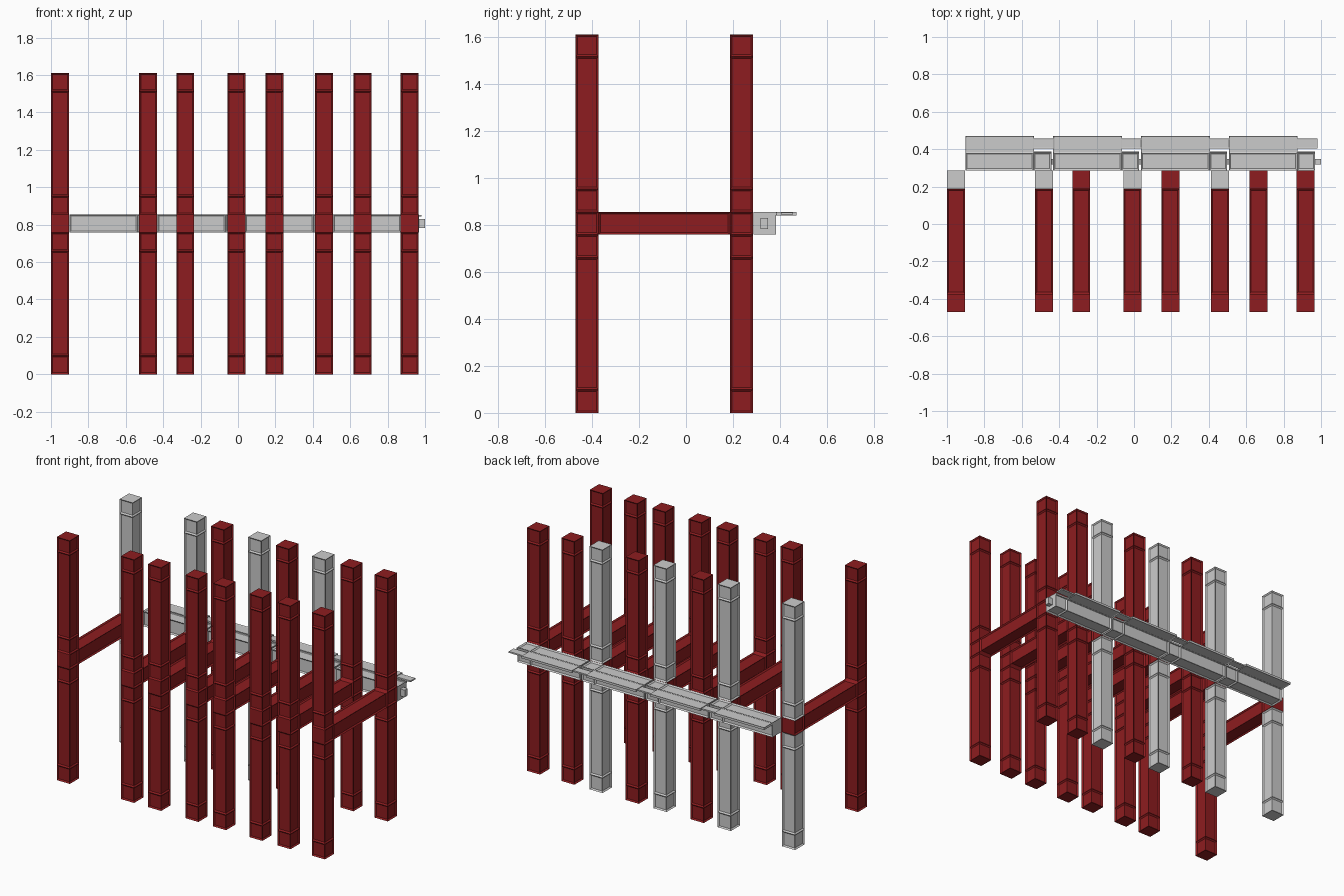
import bpy, bmesh

if "Cube" in bpy.data.objects:
    bpy.data.objects.remove(bpy.data.objects["Cube"])

red = bpy.data.materials.new("red_paint")
red.diffuse_color = (0.27, 0.012, 0.014, 1)
red.use_nodes = True
red.node_tree.nodes["Principled BSDF"].inputs["Base Color"].default_value = red.diffuse_color


def bar(name, axis, stops, u, v, mat=None, frame=0.012, depth=0.008):
    """Square bar along an axis, divided at the stops, with a sunken panel in every side face."""
    bm = bmesh.new()
    rings = []
    for t in stops:
        ring = []
        for a, b in ((u[0], v[0]), (u[1], v[0]), (u[1], v[1]), (u[0], v[1])):
            co = [a, b]
            co.insert(axis, t)
            ring.append(bm.verts.new(co))
        rings.append(ring)
    sides = []
    for r0, r1 in zip(rings, rings[1:]):
        for i in range(4):
            j = (i + 1) % 4
            sides.append(bm.faces.new((r0[i], r0[j], r1[j], r1[i])))
    bm.faces.new(rings[0])
    bm.faces.new(rings[-1])
    bmesh.ops.recalc_face_normals(bm, faces=bm.faces)
    if depth:
        # leave the thin edges of flat plates plain
        sides = [f for f in sides if min(e.calc_length() for e in f.edges) > 0.04]
        bmesh.ops.inset_individual(bm, faces=sides, thickness=frame, depth=-depth)
    mesh = bpy.data.meshes.new(name)
    bm.to_mesh(mesh)
    bm.free()
    ob = bpy.data.objects.new(name, mesh)
    bpy.context.collection.objects.link(ob)
    if mat:
        mesh.materials.append(mat)
    return ob


FRONT, BACK = (-0.47, -0.373), (0.188, 0.285)
LOWER, UPPER = (0, 0.1, 0.66, 0.758), (0.855, 0.953, 1.515, 1.61)

# H-shaped frames: two posts, each in two halves, joined by a cross beam
grey_back = [-0.951, -0.48, -0.009, 0.46]
red_back = [-0.282, 0.194, 0.666, 0.918]
for x in grey_back + red_back:
    w = (x - 0.048, x + 0.048)
    back_mat = None if x in grey_back else red
    for half, stops in (("lower", LOWER), ("upper", UPPER)):
        bar(f"front_post_{half}", 2, stops, w, FRONT, red)
        bar(f"back_post_{half}", 2, stops, w, BACK, back_mat)
    bar("cross_beam", 1, (-0.47, -0.373, 0.188, 0.285), w, (0.758, 0.855), red)

# Grey rail along the back: four beams with end pegs and overlapping thin plates
for k in range(4):
    x = -0.902 + 0.47 * k
    bar("rail_beam", 0, (x, x + 0.365, x + 0.46), (0.287, 0.383), (0.758, 0.855))
    bar("rail_peg", 0, (x + 0.455, x + 0.492), (0.317, 0.348), (0.783, 0.829), depth=0)
    bar("rail_plate", 0, (x, x + 0.367), (0.38, 0.47), (0.84, 0.855),
        frame=0.008, depth=0.003)
    bar("plate_tongue", 0, (x + 0.362, x + 0.472), (0.405, 0.456), (0.843, 0.852),
        frame=0.006, depth=0.001)
    # bridge keeping the plate's tongue section against the beam
    bar("plate_lip", 0, (x + 0.005, x + 0.46), (0.378, 0.387), (0.842, 0.853), depth=0)
